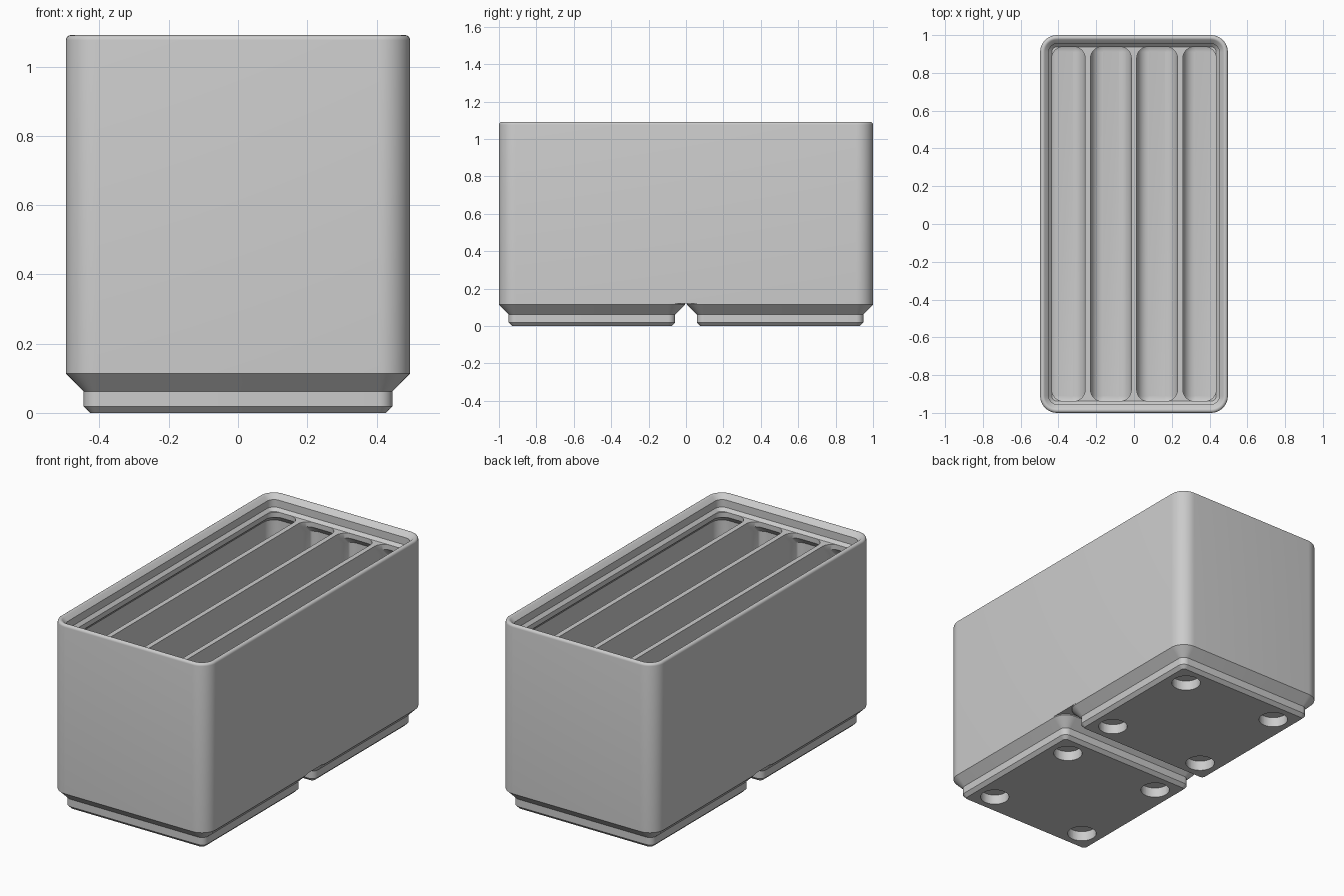
import bpy, bmesh
from math import sin, cos, pi, radians

cube = bpy.data.objects.get("Cube")
if cube:
    bpy.data.objects.remove(cube, do_unlink=True)

U = 2 / 83.5            # one millimetre in model units
HALF_X, HALF_Y = 20.75, 41.75
CORNER = 3.75
RIM_Z, FLOOR_Z, BODY_Z = 42, 7.2, 5

plastic = bpy.data.materials.new("light grey plastic")
plastic.use_nodes = True
GREY = (0.6, 0.6, 0.6, 1)
plastic.diffuse_color = GREY
plastic.node_tree.nodes["Principled BSDF"].inputs["Base Color"].default_value = GREY


def ring(bm, x0, x1, y0, y1, r, z, seg=10):
    """Rounded rectangle of vertices, in millimetres."""
    centres = ((x1 - r, y1 - r), (x0 + r, y1 - r), (x0 + r, y0 + r), (x1 - r, y0 + r))
    verts = []
    for i, (cx, cy) in enumerate(centres):
        for k in range(seg + 1):
            a = pi / 2 * (i + k / seg)
            verts.append(bm.verts.new(((cx + r * cos(a)) * U, (cy + r * sin(a)) * U, z * U)))
    return verts


def loft(bm, sections):
    """Closed skin through a list of ring arguments."""
    rings = [ring(bm, *s) for s in sections]
    faces = [bm.faces.new(rings[0][::-1]), bm.faces.new(rings[-1])]
    n = len(rings[0])
    for a, b in zip(rings, rings[1:]):
        for i in range(n):
            j = (i + 1) % n
            faces.append(bm.faces.new((a[i], a[j], b[j], b[i])))
    bmesh.ops.recalc_face_normals(bm, faces=faces)


def inset_rings(profile, cx, cy, hx, hy):
    """Sections of one outline pulled in by each (inset, z) of a profile."""
    return [(cx - hx + d, cx + hx - d, cy - hy + d, cy + hy - d, CORNER - d, z)
            for d, z in profile]


def make(name, bm):
    mesh = bpy.data.meshes.new(name)
    bm.to_mesh(mesh)
    bm.free()
    mesh.materials.append(plastic)
    ob = bpy.data.objects.new(name, mesh)
    bpy.context.collection.objects.link(ob)
    return ob


def carve(ob, cutter):
    """Subtract the cutter, then shade by angle."""
    cutter.hide_render = True
    mod = ob.modifiers.new("carve", "BOOLEAN")
    mod.operation, mod.solver, mod.object = "DIFFERENCE", "EXACT", cutter
    bpy.ops.object.select_all(action="DESELECT")
    bpy.context.view_layer.objects.active = ob
    ob.select_set(True)
    bpy.ops.object.modifier_apply(modifier=mod.name)
    bpy.data.objects.remove(cutter, do_unlink=True)
    bpy.ops.object.shade_smooth_by_angle(angle=radians(30))


# Body with stacking lip: up the outside, over the rounded rim, down to the ledge
profile = [(0, BODY_Z), (0, RIM_Z + 2.95)]
for k in range(1, 7):
    a = pi - k * (0.75 * pi) / 6
    profile.append((0.6 + 0.6 * cos(a), RIM_Z + 2.95 + 0.6 * sin(a)))
profile += [(1.9, RIM_Z + 2.5), (1.9, RIM_Z + 0.7), (2.6, RIM_Z)]
bm = bmesh.new()
loft(bm, inset_rings(profile, 0, 0, HALF_X, HALF_Y))
body = make("bin_body", bm)

# Four long compartments with rounded floors, undercut below the lip
WALL, DIVIDER, LIP, FILLET = 0.95, 1.2, 2.6, 2.8
inner_x, inner_y = HALF_X - WALL, HALF_Y - WALL
lip_x, lip_y = HALF_X - LIP, HALF_Y - LIP
width = (2 * inner_x - 3 * DIVIDER) / 4
bm = bmesh.new()
for i in range(4):
    x0 = -inner_x + i * (width + DIVIDER)
    x1 = x0 + width
    sections = []
    for k in range(7):
        a = pi / 2 * k / 6
        d = (FILLET - 0.1) * (1 - sin(a))
        sections.append((x0 + d, x1 - d, -inner_y + d, inner_y - d,
                         FILLET - d, FLOOR_Z + FILLET * (1 - cos(a))))
    sections.append((x0, x1, -inner_y, inner_y, FILLET, RIM_Z - 2.85))
    for z in (RIM_Z - 1.2, RIM_Z + 0.5):
        sections.append((max(x0, -lip_x), min(x1, lip_x), -lip_y, lip_y, 2.5, z))
    loft(bm, sections)
carve(body, make("compartment_cutter", bm))

# Two stepped feet, each with four round magnet holes
FOOT = [(2.95, 0), (2.15, 0.8), (2.15, 2.6), (0, 4.75), (0, BODY_Z)]
for name, cy in (("front_foot", -21), ("back_foot", 21)):
    bm = bmesh.new()
    loft(bm, inset_rings(FOOT, 0, cy, HALF_X, HALF_X))
    foot = make(name, bm)
    bm = bmesh.new()
    r = 3.25
    for hx in (-13, 13):
        for hy in (cy - 13, cy + 13):
            loft(bm, [(hx - r, hx + r, hy - r, hy + r, r - 0.01, z) for z in (-1, 2.4)])
    carve(foot, make("magnet_hole_cutter", bm))
